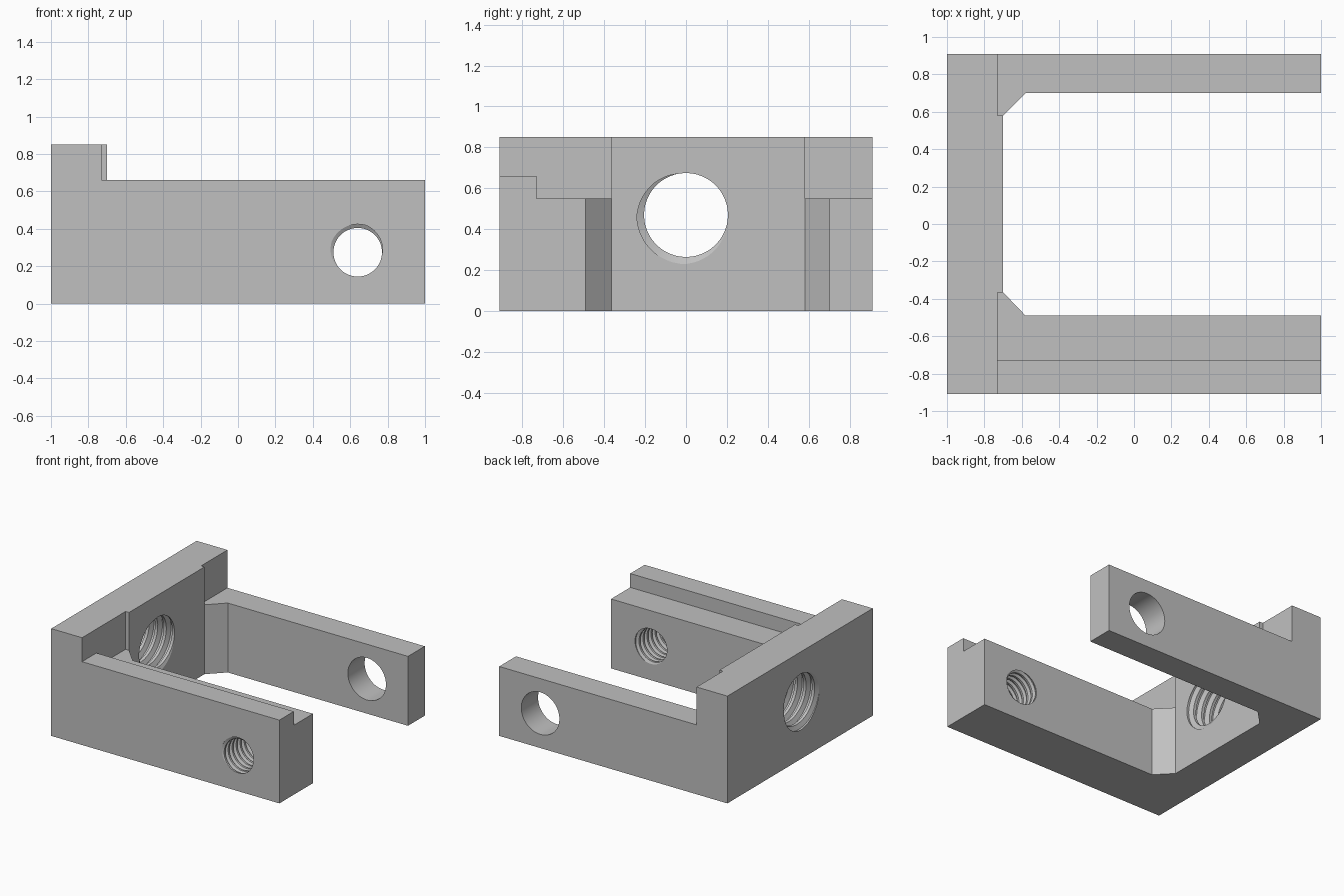
import bpy, bmesh
from math import cos, sin, tau, radians
from mathutils import Vector

cube = bpy.data.objects.get("Cube")
if cube:
    bpy.data.objects.remove(cube, do_unlink=True)

grey = bpy.data.materials.new("light grey")
grey.use_nodes = True
colour = (0.53, 0.53, 0.53, 1)
grey.diffuse_color = colour
grey.node_tree.nodes["Principled BSDF"].inputs["Base Color"].default_value = colour


def make_object(name, bm):
    bmesh.ops.recalc_face_normals(bm, faces=bm.faces)
    mesh = bpy.data.meshes.new(name)
    bm.to_mesh(mesh)
    bm.free()
    mesh.materials.append(grey)
    obj = bpy.data.objects.new(name, mesh)
    bpy.context.collection.objects.link(obj)
    return obj


def prism(name, outline, height):
    """Upright block standing on the ground with the given footprint."""
    bm = bmesh.new()
    base = bm.faces.new([bm.verts.new((x, y, 0)) for x, y in outline])
    top = bmesh.ops.extrude_face_region(bm, geom=[base])["geom"]
    bmesh.ops.translate(bm, vec=(0, 0, height),
                        verts=[v for v in top if isinstance(v, bmesh.types.BMVert)])
    return make_object(name, bm)


def block(name, x0, x1, y0, y1, height):
    return prism(name, [(x0, y0), (x1, y0), (x1, y1), (x0, y1)], height)


def bore(name, centre, e1, e2, length, minor, major=None, pitch=0.05, phase=0, sides=48):
    """Plain or helical cutter; the groove crosses the centre plane at angle phase."""
    e1, e2, centre = Vector(e1), Vector(e2), Vector(centre)
    axis = e1.cross(e2)
    major = major or minor
    groove = [(-0.34, minor), (-0.12, major), (0.12, major), (0.34, minor)]
    k = len(groove)
    turns = int(length / pitch) + 4
    bm = bmesh.new()
    grid = []
    for i in range(turns * k):
        offset, r = groove[i % k]
        row = []
        for j in range(sides):
            a = tau * j / sides
            along = (i // k + offset + j / sides - phase / 360 - turns + 3) * pitch
            row.append(bm.verts.new(centre + axis * along + r * (e1 * cos(a) + e2 * sin(a))))
        grid.append(row)

    # The last column of each row continues into the next turn
    def vert(i, j):
        return grid[i][j] if j < sides else grid[i + k][0]

    for i in range(len(grid) - k - 1):
        for j in range(sides):
            bm.faces.new([vert(i, j), vert(i, j + 1), vert(i + 1, j + 1), vert(i + 1, j)])
    # Close both open ends with fans
    for edge_row in (0, len(grid) - k - 1):
        rim = [vert(edge_row, j) for j in range(sides + 1)]
        rim += [grid[edge_row + s][0] for s in range(k - 1, 0, -1)]
        along = sum(((v.co - centre).dot(axis) for v in rim)) / len(rim)
        hub = bm.verts.new(centre + axis * along)
        for a, b in zip(rim, rim[1:] + rim[:1]):
            bm.faces.new([hub, a, b])
    return make_object(name, bm)


def combine(target, tool, operation):
    tool.hide_render = True
    mod = target.modifiers.new(operation.lower(), "BOOLEAN")
    mod.operation = operation
    mod.solver = "EXACT"
    mod.object = tool
    bpy.context.view_layer.objects.active = target
    bpy.ops.object.modifier_apply(modifier=mod.name)
    bpy.data.objects.remove(tool, do_unlink=True)


# U-shaped base with chamfered inner corners
bracket = prism("bracket", [
    (-1, -0.91), (1, -0.91), (1, -0.49), (-0.58, -0.49), (-0.70, -0.365),
    (-0.70, 0.58), (-0.58, 0.70), (1, 0.70), (1, 0.91), (-1, 0.91)], 0.55)

# Tall end wall, its thicker middle pad and the raised rail on the front arm
for part in (block("end_wall", -1, -0.73, -0.91, 0.91, 0.85),
             block("wall_pad", -0.9, -0.70, -0.365, 0.58, 0.85),
             block("front_rail", -1, 1, -0.91, -0.73, 0.66)):
    combine(bracket, part, "UNION")

# Threaded bores in the end wall and front arm
combine(bracket, bore("wall_thread", (-0.70, 0, 0.47), (0, 1, 0), (0, 0, 1),
                      0.35, 0.205, 0.24, 0.075, 225), "DIFFERENCE")
combine(bracket, bore("arm_thread", (0.64, -0.91, 0.275), (1, 0, 0), (0, 0, 1),
                      0.46, 0.13, 0.15, 0.05, 115), "DIFFERENCE")

# Plain bore in the back arm
bm = bmesh.new()
bmesh.ops.create_cone(bm, cap_ends=True, segments=64, radius1=0.167, radius2=0.167, depth=0.4)
for v in bm.verts:
    x, y, z = v.co
    v.co = (x + 0.64, z + 0.8, y + 0.275)
combine(bracket, make_object("plain_bore", bm), "DIFFERENCE")

# Smooth bores, sharp block edges
bpy.ops.object.select_all(action="DESELECT")
bracket.select_set(True)
bpy.context.view_layer.objects.active = bracket
bpy.ops.object.shade_smooth_by_angle(angle=radians(25))
